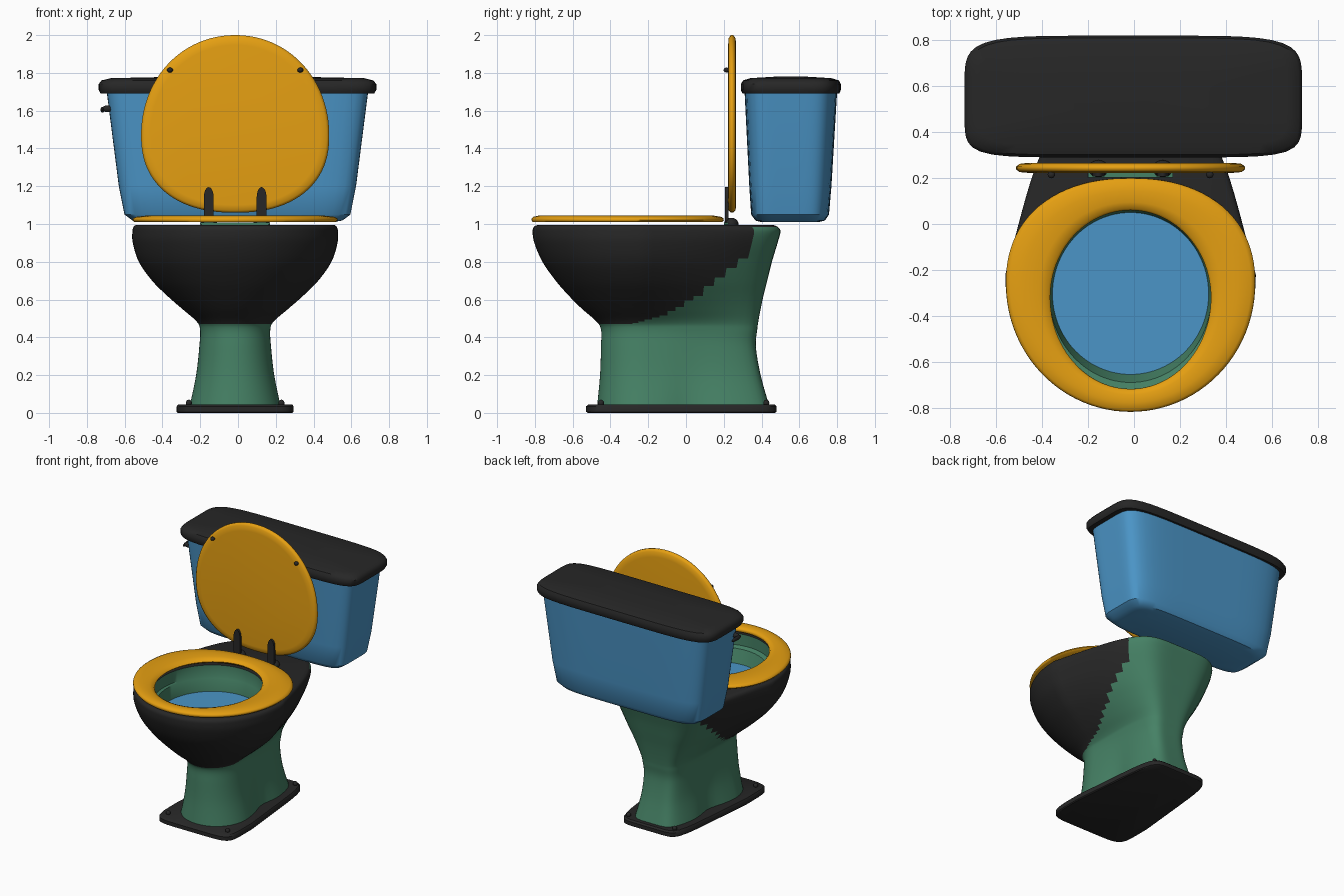
import bpy, bmesh, math

if "Cube" in bpy.data.objects:
    bpy.data.objects.remove(bpy.data.objects["Cube"])

CX = -0.015   # bowl, seat and base sit slightly left of the tank
N = 96


def material(name, rgb):
    m = bpy.data.materials.new(name)
    m.diffuse_color = (*rgb, 1)
    m.use_nodes = True
    m.node_tree.nodes["Principled BSDF"].inputs["Base Color"].default_value = m.diffuse_color
    return m


BLACK = material("black", (0.02, 0.02, 0.02))
BLUE = material("blue", (0.07, 0.30, 0.57))
ORANGE = material("orange", (0.79, 0.35, 0.006))
GREEN = material("green", (0.06, 0.22, 0.13))


def outline(w, yf, yc, yb, wb=None, nf=2.0, nb=2.0, cx=CX, n=N):
    """Egg / rounded-box outline: separate front and back roundness, tapered back."""
    k = 0 if wb is None else 1 - wb / w
    pts = []
    for i in range(n):
        t = 2 * math.pi * i / n
        c, s = math.cos(t), math.sin(t)
        e = nb if s > 0 else nf
        r = (abs(c) ** e + abs(s) ** e) ** (-1 / e)
        u = r * s
        taper = 1 - k * max(u, 0)
        pts.append((cx + w * r * c * taper, yc + u * (yb - yc if u > 0 else yc - yf)))
    return pts


def loft(name, rings, mat, start=True, end=True, loop=False, keep=None, angle=40):
    """Skin a stack of equal-length rings; keep(center) filters faces."""
    bm = bmesh.new()
    vs = [[bm.verts.new(p) for p in ring] for ring in rings]
    n = len(rings[0])
    pairs = list(zip(vs, vs[1:])) + ([(vs[-1], vs[0])] if loop else [])
    for a, b in pairs:
        for i in range(n):
            j = (i + 1) % n
            bm.faces.new((a[i], a[j], b[j], b[i]))
    if start and not loop:
        bm.faces.new(vs[0][::-1])
    if end and not loop:
        bm.faces.new(vs[-1])
    if keep:
        drop = [f for f in bm.faces if not keep(f.calc_center_median())]
        bmesh.ops.delete(bm, geom=drop, context='FACES')
    me = bpy.data.meshes.new(name)
    bm.to_mesh(me)
    bm.free()
    me.materials.append(mat)
    ob = bpy.data.objects.new(name, me)
    bpy.context.collection.objects.link(ob)
    bpy.ops.object.select_all(action='DESELECT')
    ob.select_set(True)
    bpy.context.view_layer.objects.active = ob
    bpy.ops.object.shade_smooth_by_angle(angle=math.radians(angle))
    return ob


def flat(pts, z):
    return [(x, y, z) for x, y in pts]


def upright(pts, y):
    return [(x, y, z) for x, z in pts]


def blob(name, loc, size, mat=BLACK):
    bpy.ops.mesh.primitive_uv_sphere_add(segments=16, ring_count=10, location=loc)
    ob = bpy.context.object
    ob.name = name
    ob.scale = size
    ob.data.materials.append(mat)
    bpy.ops.object.shade_smooth()


def smooth_keys(keys, steps):
    """Catmull-Rom interpolation of key rows."""
    out = []
    for i in range(len(keys) - 1):
        q = [keys[max(0, min(len(keys) - 1, i + d))] for d in (-1, 0, 1, 2)]
        for s in range(steps):
            t = s / steps
            out.append([0.5 * (2 * b + (c - a) * t + (2 * a - 5 * b + 4 * c - d) * t * t
                               + (3 * b - a - 3 * c + d) * t ** 3) for a, b, c, d in zip(*q)])
    return out + [list(keys[-1])]


# Base plate, wider at the front, with bolts
plate = [(0.98, 0.0), (1, 0.006), (1, 0.034), (0.975, 0.045)]
loft("base_plate", [flat(outline(0.31 * s, -0.53 * s, -0.25, 0.48 * s, 0.24 * s, 7, 9), z)
                    for s, z in plate], BLACK)
for side in (-1, 1):
    blob("base_bolt", (CX + side * 0.245, -0.45, 0.052), (0.016, 0.016, 0.018))
    blob("base_bolt", (CX + side * 0.19, 0.425, 0.052), (0.016, 0.016, 0.018))

# Bowl and pedestal share one body: z, front, back, half width, back half width
body = [(0.04, -0.47, 0.44, 0.24, 0.20), (0.20, -0.455, 0.395, 0.207, 0.17),
        (0.35, -0.45, 0.37, 0.19, 0.165), (0.44, -0.45, 0.377, 0.186, 0.175),
        (0.485, -0.475, 0.383, 0.205, 0.185), (0.55, -0.55, 0.395, 0.28, 0.21),
        (0.62, -0.62, 0.41, 0.36, 0.24), (0.70, -0.69, 0.43, 0.44, 0.275),
        (0.80, -0.76, 0.455, 0.51, 0.315), (0.90, -0.803, 0.485, 0.542, 0.35),
        (0.96, -0.812, 0.50, 0.544, 0.36), (0.985, -0.805, 0.485, 0.538, 0.355),
        (0.995, -0.785, 0.46, 0.525, 0.34)]


def body_ring(k):
    z, yf, yb, w, wb = k
    pinch = 0.17 * max(0, 1 - z / 0.45)
    pts = outline(w, yf, -0.22, yb, wb, 2.1, 5)
    return [(CX + (x - CX) * (1 - pinch * math.exp(-((y - 0.03) / 0.11) ** 2)), y, z)
            for x, y in pts]


def is_bowl(c):
    if c.z > 0.985:
        return True
    edge = [(-9, 0.468), (-0.3, 0.468), (-0.15, 0.505), (0, 0.58), (0.1, 0.65), (0.37, 0.87)]
    if c.y > 0.365:
        return False
    for (y0, z0), (y1, z1) in zip(edge, edge[1:]):
        if c.y <= y1:
            return c.z > z0 + (z1 - z0) * (c.y - y0) / (y1 - y0)


body_rings = [body_ring(k) for k in smooth_keys(body, 6)]
rim = flat(outline(0.365, -0.725, -0.33, 0.065), 0.995)
loft("bowl", body_rings + [rim], BLACK, False, False, keep=is_bowl)
loft("pedestal", body_rings, GREEN, True, False, keep=lambda c: not is_bowl(c))

# Inner wall and water
loft("bowl_inside", [rim, flat(outline(0.365, -0.725, -0.33, 0.065), 0.91),
                     flat(outline(0.352, -0.69, -0.31, 0.06), 0.90),
                     flat(outline(0.34, -0.655, -0.305, 0.05), 0.80)], GREEN, False, False)
loft("water", [flat(outline(0.34 * s, -0.305 - 0.35 * s, -0.305, -0.305 + 0.355 * s), 0.805)
               for s in (1, 0.5)], BLUE, False, True)

# Seat ring: section blended between inner and outer outlines
outer = outline(0.543, -0.818, -0.26, 0.20, None, 2, 2.25)
inner = outline(0.35, -0.718, -0.32, 0.06)
section = [(0.95, 1.01), (1, 1.02), (0.985, 1.03), (0.9, 1.038), (0.6, 1.045),
           (0.25, 1.042), (0.05, 1.034), (0, 1.022), (0.06, 1.01)]
loft("seat", [[(a + (c - a) * f, b + (d - b) * f, z) for (a, b), (c, d) in zip(inner, outer)]
              for f, z in section], ORANGE, loop=True, angle=60)

# Raised lid
lid = [(0.9, 0.266), (0.97, 0.262), (1, 0.25), (1, 0.237), (0.97, 0.226), (0.9, 0.223)]
loft("seat_lid", [upright(outline(0.498 * s, 1.47 - 0.41 * s, 1.47, 1.47 + 0.53 * s,
                                  None, 2.3, 2.05), y) for s, y in lid], ORANGE, angle=60)

# Lid bumpers, hinge straps and hinge knobs
for side in (-1, 1):
    blob("lid_bumper", (CX + side * 0.345, 0.215, 1.815), (0.016, 0.016, 0.013))
    hx = CX + side * 0.14
    strap = outline(0.026, 0.995, 1.14, 1.195, None, 9, 2, hx, 32)
    loft("hinge_strap", [upright(strap, 0.225), upright(strap, 0.207)], BLACK)
    blob("hinge_knob", (hx, 0.24, 1.0), (0.045, 0.038, 0.033))
bar = outline(0.185, 0.995, 1.002, 1.009, None, 8, 8)
loft("hinge_bar", [upright(bar, 0.222), upright(bar, 0.202)], GREEN)

# Tank and its lid: z, half width, front, back
tank = [(1.01, 0.50, 0.40, 0.70), (1.018, 0.555, 0.368, 0.735), (1.05, 0.598, 0.345, 0.757),
        (1.2, 0.628, 0.335, 0.77), (1.7, 0.692, 0.31, 0.80)]
tank_lid = [(1.69, 0.69, 0.315, 0.80), (1.692, 0.725, 0.298, 0.812), (1.71, 0.735, 0.29, 0.82),
            (1.74, 0.735, 0.29, 0.82), (1.76, 0.72, 0.302, 0.81), (1.772, 0.67, 0.34, 0.77),
            (1.78, 0.3, 0.47, 0.64)]
for name, keys, mat in (("tank", tank, BLUE), ("tank_lid", tank_lid, BLACK)):
    loft(name, [flat(outline(w, f, (f + b) / 2, b, None, 7, 5.5, -0.003), z)
                for z, w, f, b in keys], mat)

# Flush handle on the left side of the tank
blob("handle_pivot", (-0.69, 0.40, 1.61), (0.03, 0.018, 0.018))
blob("handle_lever", (-0.717, 0.43, 1.605), (0.011, 0.055, 0.015))
